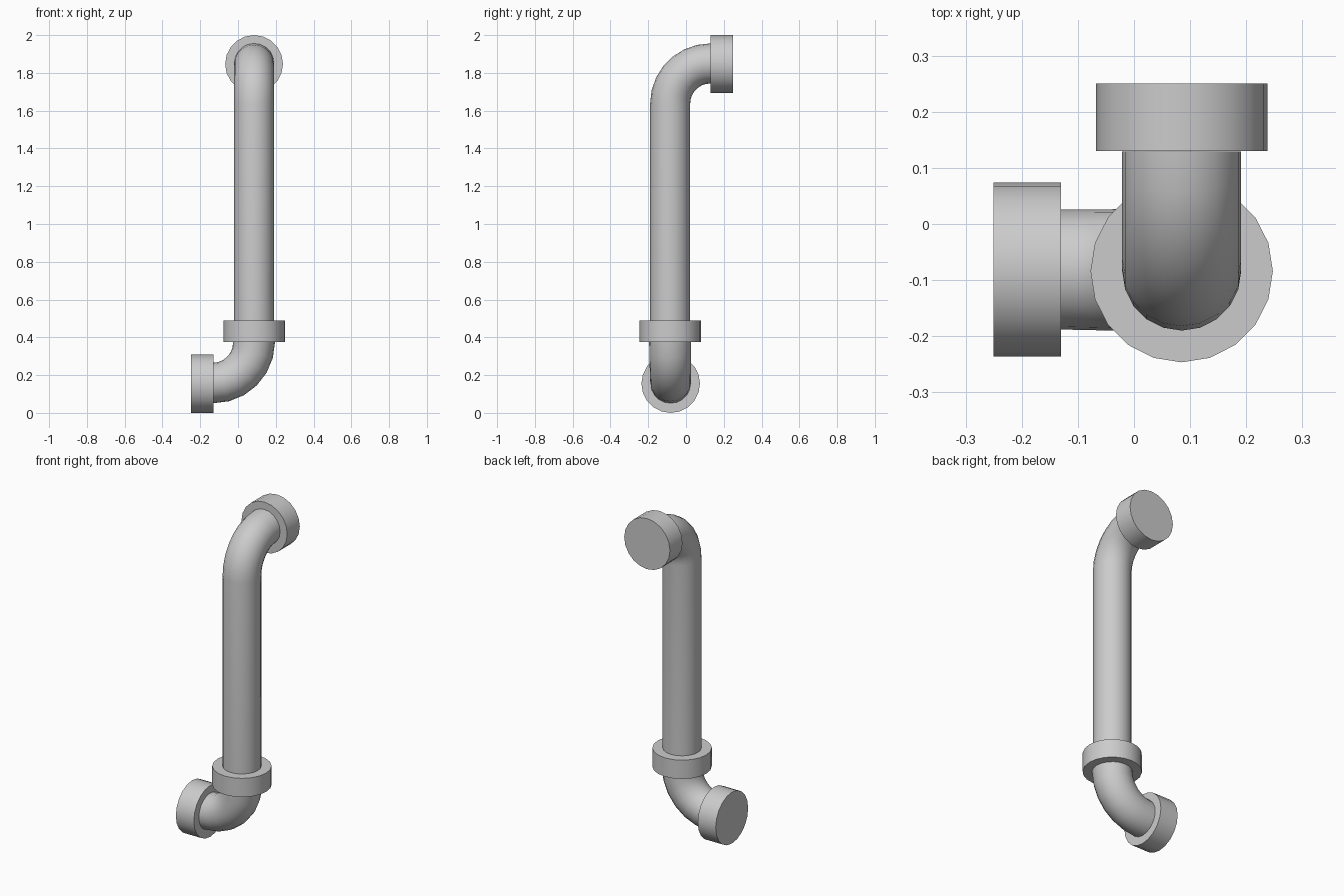
import bpy, bmesh
from math import sin, cos, pi, radians
from mathutils import Vector

if "Cube" in bpy.data.objects:
    bpy.data.objects.remove(bpy.data.objects["Cube"])

SIDES = 20
AX, AY = 0.085, -0.084          # axis of the upright pipe


def sweep(name, rings, side, capped=False):
    """Skin circles along a planar path; rings = [(centre, tangent, radius)]."""
    bm = bmesh.new()
    side = Vector(side)
    loops = []
    for c, t, r in rings:
        other = Vector(t).cross(side).normalized()
        loops.append([bm.verts.new(Vector(c) + r * (cos(a) * side + sin(a) * other))
                      for a in (2 * pi * i / SIDES for i in range(SIDES))])
    for a, b in zip(loops, loops[1:]):
        for i in range(SIDES):
            j = (i + 1) % SIDES
            bm.faces.new((a[i], a[j], b[j], b[i]))
    if capped:
        bm.faces.new(loops[0][::-1])
        bm.faces.new(loops[-1])
    bmesh.ops.recalc_face_normals(bm, faces=bm.faces)
    me = bpy.data.meshes.new(name)
    bm.to_mesh(me)
    bm.free()
    ob = bpy.data.objects.new(name, me)
    bpy.context.collection.objects.link(ob)
    bpy.ops.object.select_all(action='DESELECT')
    ob.select_set(True)
    bpy.context.view_layer.objects.active = ob
    bpy.ops.object.shade_smooth_by_angle(angle=radians(35))
    return ob


def collar(name, start, end, radius, side):
    t = Vector(end) - Vector(start)
    return sweep(name, [(start, t, radius), (end, t, radius)], side, True)


# upright pipe with the top elbow turning to the back
R, zc = 0.213, 1.637
upper = [((AX, AY, 0.48), (0, 0, 1), 0.106)]
for i in range(8):
    a = pi / 2 * i / 7
    upper.append(((AX, AY + R - R * cos(a), zc + R * sin(a)), (0, sin(a), cos(a)), 0.106))
sweep("upright_pipe", upper, (1, 0, 0))

# lower elbow turning to the left, slightly wider at the collar
R, n = 0.217, 6
lower = []
for i in range(n + 1):
    a = pi / 2 * i / n
    lower.append(((-0.132 + R * sin(a), AY + 0.003 * (1 - i / n), 0.375 - R * cos(a)),
                  (cos(a), 0, sin(a)), 0.107 + 0.004 * i / n))
sweep("lower_elbow", lower, (0, 1, 0))

# collars: two end flanges and the joint
collar("top_flange", (AX, 0.13, 1.847), (AX, 0.25, 1.847), 0.153, (1, 0, 0))
collar("bottom_flange", (-0.25, -0.081, 0.155), (-0.13, -0.081, 0.155), 0.155, (0, 1, 0))
collar("joint_collar", (AX, AY, 0.375), (AX, AY, 0.488), 0.1625, (1, 0, 0))
